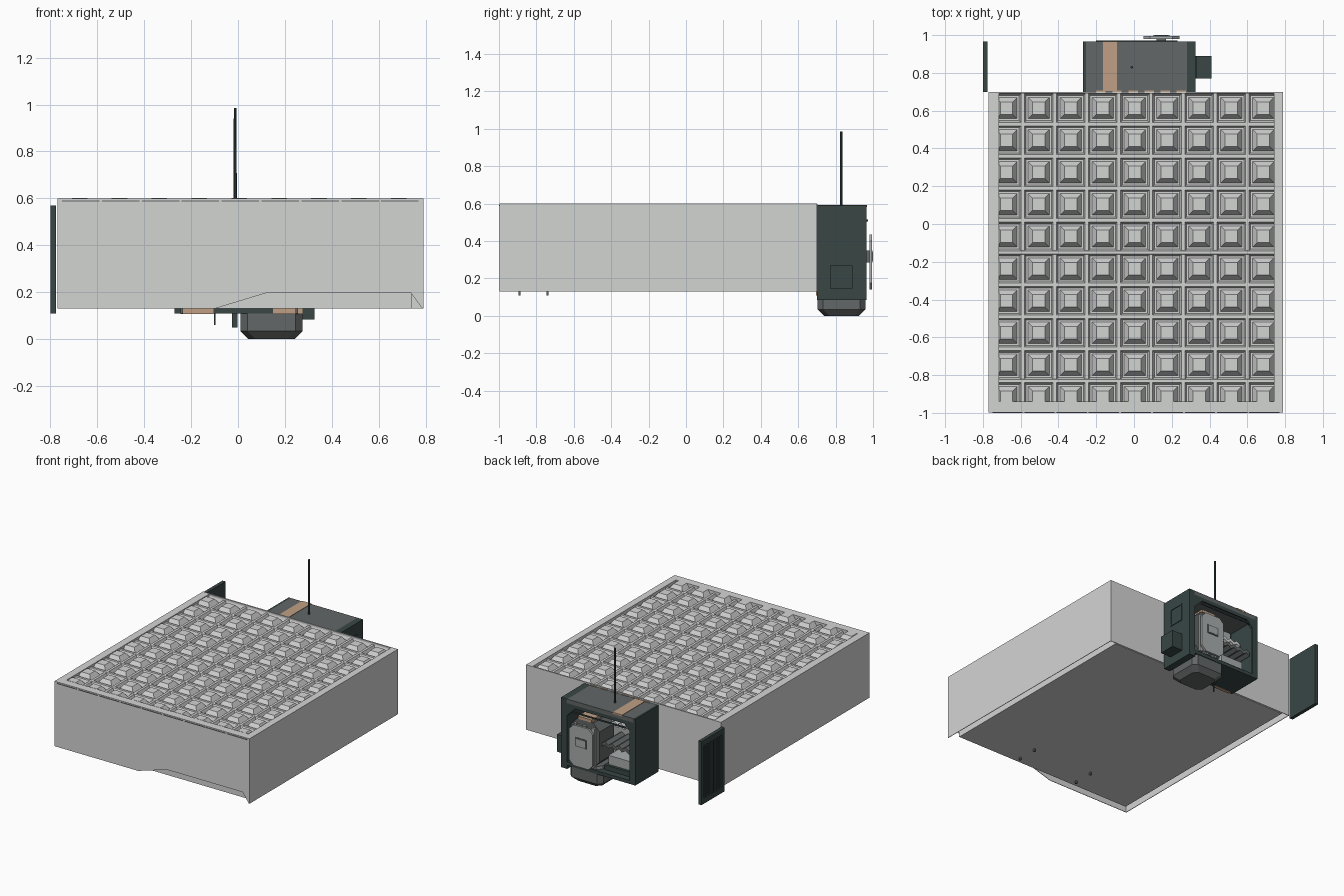
import bpy, bmesh, math
from mathutils import Vector

if "Cube" in bpy.data.objects:
    bpy.data.objects.remove(bpy.data.objects["Cube"])

def material(name, r, g, b):
    m = bpy.data.materials.new(name)
    m.diffuse_color = (r, g, b, 1)
    m.use_nodes = True
    m.node_tree.nodes["Principled BSDF"].inputs["Base Color"].default_value = m.diffuse_color
    return m

GRAY = material("light gray", 0.65, 0.66, 0.65)
MID = material("medium gray", 0.125, 0.135, 0.135)
DARK = material("dark green gray", 0.04, 0.062, 0.06)
COPPER = material("copper", 0.53, 0.35, 0.235)
SILVER = material("silver", 0.40, 0.42, 0.42)

def finish(name, bm, mat):
    bmesh.ops.recalc_face_normals(bm, faces=bm.faces)
    me = bpy.data.meshes.new(name)
    bm.to_mesh(me)
    bm.free()
    ob = bpy.data.objects.new(name, me)
    ob.data.materials.append(mat)
    bpy.context.collection.objects.link(ob)
    return ob

def add_box(bm, x, y, z):
    """Box from three (low, high) ranges."""
    vs = bmesh.ops.create_cube(bm, size=1)["verts"]
    for v in vs:
        v.co = Vector([(r[0] + r[1]) / 2 + c * (r[1] - r[0]) for c, r in zip(v.co, (x, y, z))])
    return vs

def boxes(name, mat, *ranges):
    bm = bmesh.new()
    for r in ranges:
        add_box(bm, *r)
    return finish(name, bm, mat)

def prism(name, mat, pts, axis, lo, hi):
    """Extrude a profile along axis; points are (x, z) for y, (y, z) for x, (x, y) for z."""
    bm = bmesh.new()
    def at(p, t):
        return {"x": (t, p[0], p[1]), "y": (p[0], t, p[1]), "z": (p[0], p[1], t)}[axis]
    f = bm.faces.new([bm.verts.new(at(p, lo)) for p in pts])
    g = bmesh.ops.extrude_face_region(bm, geom=[f])["geom"]
    for v in g:
        if isinstance(v, bmesh.types.BMVert):
            v.co["xyz".index(axis)] = hi
    return finish(name, bm, mat)

def chamfered(x0, x1, y0, y1, c):
    return [(x0 + c, y0), (x1 - c, y0), (x1, y0 + c), (x1, y1 - c),
            (x1 - c, y1), (x0 + c, y1), (x0, y1 - c), (x0, y0 + c)]

def taper(bm, cx, cy, hx, hy, tx, ty, z0, z1):
    """Frustum: half sizes hx, hy below and tx, ty above."""
    for v in add_box(bm, (-1, 1), (-1, 1), (z0, z1)):
        top = v.co.z > (z0 + z1) / 2
        v.co.x = cx + v.co.x * (tx if top else hx)
        v.co.y = cy + v.co.y * (ty if top else hy)

# Inner block, with thin outer walls around a gap that is open below
boxes("inner_block", GRAY, ((-0.715, 0.74), (-0.94, 0.69), (0.13, 0.565)))
boxes("outer_walls", GRAY, ((-0.77, -0.766), (-0.998, 0.70), (0.13, 0.59)),
      ((0.786, 0.79), (-0.998, 0.70), (0.13, 0.59)), ((-0.766, 0.786), (0.696, 0.70), (0.13, 0.59)))
prism("front_wall", GRAY, [(-0.766, 0.59), (0.786, 0.59), (0.786, 0.13), (0.735, 0.2),
                           (0.13, 0.2), (-0.1, 0.13), (-0.766, 0.13)], "y", -0.998, -0.994)
boxes("top_rim", GRAY,
      ((-0.77, -0.715), (-0.998, 0.70), (0.56, 0.6)), ((0.74, 0.79), (-0.998, 0.70), (0.56, 0.6)),
      ((-0.715, 0.74), (-0.998, -0.94), (0.56, 0.6)), ((-0.715, 0.74), (0.69, 0.70), (0.56, 0.6)))

# Waffle tiles: ribs and blunt pyramids, clipped to the rim opening
P = 0.17
bm = bmesh.new()
for i in range(9):
    cx = 0.685 - i * P
    taper(bm, cx - P / 2, -0.12, 0.02, 0.95, 0.009, 0.95, 0.56, 0.587)
    for j in range(10):
        taper(bm, cx, 0.614 - j * P, 0.06, 0.06, 0.033, 0.033, 0.56, 0.601)
for j in range(11):
    taper(bm, 0.01, 0.699 - j * P, 0.9, 0.02, 0.9, 0.009, 0.56, 0.588)
for co, no in (((-0.715, 0, 0), (-1, 0, 0)), ((0.74, 0, 0), (1, 0, 0)),
               ((0, -0.94, 0), (0, -1, 0)), ((0, 0.69, 0), (0, 1, 0))):
    bmesh.ops.bisect_plane(bm, geom=bm.verts[:] + bm.edges[:] + bm.faces[:],
                           plane_co=co, plane_no=no, clear_outer=True)
finish("waffle_tiles", bm, GRAY)

# Thin strips along the front top edge, small feet below
boxes("front_strips", MID, *[((-0.75 + i * P, -0.59 + i * P), (-1.0, -0.996), (0.586, 0.592)) for i in range(9)])
boxes("feet", MID, *[((x - 0.006, x + 0.006), (y - 0.006, y + 0.006), (0.11, 0.135))
                     for x in (-0.24, 0.25) for y in (-0.89, -0.74)])

# Rear cabinet, open towards the back
boxes("cabinet_top", MID, ((-0.255, 0.28), (0.70, 0.965), (0.56, 0.59)))
boxes("cabinet_shell", DARK, ((-0.27, -0.25), (0.70, 0.965), (0.11, 0.59)),
      ((-0.25, 0.28), (0.70, 0.965), (0.11, 0.135)), ((-0.25, 0.28), (0.70, 0.715), (0.135, 0.56)))
boxes("cabinet_side_panel", DARK, ((0.275, 0.325), (0.70, 0.965), (0.085, 0.59)))
boxes("side_box", DARK, ((0.325, 0.41), (0.77, 0.89), (0.145, 0.27)))
boxes("side_window_frame", DARK, *[((0.325, 0.33), y, z) for y, z in (
    ((0.77, 0.89), (0.5, 0.51)), ((0.77, 0.89), (0.38, 0.39)),
    ((0.77, 0.78), (0.39, 0.5)), ((0.88, 0.89), (0.39, 0.5)))])
boxes("cabinet_lip", DARK, ((-0.2, 0.23), (0.965, 0.972), (0.505, 0.515)),
      ((-0.25, 0.275), (0.955, 0.965), (0.535, 0.56)), ((-0.25, -0.225), (0.95, 0.965), (0.135, 0.56)))
for s, n in ((-1, "left"), (1, "right")):
    x = 0.015 + s * 0.262
    prism(n + "_brace", DARK, [(x, 0.56), (x - s * 0.09, 0.56), (x, 0.47)], "y", 0.945, 0.965)

# Copper trim
boxes("copper_stripe", COPPER, ((-0.165, -0.09), (0.705, 0.967), (0.583, 0.593)))
boxes("copper_tabs", COPPER, *[((-0.2 + i * 0.085, -0.15 + i * 0.085), (0.70, 0.706), (0.585, 0.595)) for i in range(6)])
boxes("copper_bottom_trim", COPPER, ((-0.245, -0.105), (0.694, 0.72), (0.108, 0.13)),
      ((0.15, 0.275), (0.694, 0.72), (0.108, 0.13)))
boxes("copper_arm", COPPER, ((0.09, 0.2), (0.80, 0.95), (0.462, 0.482)))

# Interior: pale lining, wavy sheet, stepped shelf, lower unit
boxes("lining", SILVER, ((-0.24, 0.27), (0.715, 0.722), (0.14, 0.555)))
for name, mat, z, y0, y1 in (("wavy_sheet", GRAY, 0.43, 0.73, 0.82), ("stepped_shelf", MID, 0.32, 0.73, 0.92)):
    xs = [-0.24 + 0.027 * i for i in range(11)]
    top = [(x, z + 0.018 * (i % 2)) for i, x in enumerate(xs)]
    prism(name, mat, top + [(x, q - 0.025) for x, q in reversed(top)], "y", y0, y1)
boxes("lower_unit", SILVER, ((-0.19, -0.01), (0.74, 0.9), (0.17, 0.235)))
boxes("lower_unit_base", DARK, ((-0.21, 0.01), (0.73, 0.92), (0.135, 0.17)))

# Tank with chamfered base, ribbed body and face plate
bm = bmesh.new()
rings = []
for z, d in ((0, 0.035), (0.035, 0), (0.12, 0), (0.15, 0.02)):
    rings.append([bm.verts.new((x, y, z)) for x, y in chamfered(0.01 + d, 0.275 - d, 0.702 + d, 0.96 - d, 0.03)])
for a, b in zip(rings, rings[1:]):
    for i in range(8):
        bm.faces.new((a[i], a[(i + 1) % 8], b[(i + 1) % 8], b[i]))
bm.faces.new(rings[0])
bm.faces.new(rings[-1])
finish("tank_base", bm, MID)
prism("tank_body", MID, chamfered(0.03, 0.26, 0.14, 0.46, 0.05), "y", 0.78, 0.945)
boxes("tank_ribs", SILVER, *[((x, x + 0.025), (0.945, 0.962), (0.15, 0.43)) for x in (0.06, 0.132, 0.205)])
boxes("face_plate_hub", MID, ((0.12, 0.17), (0.945, 0.985), (0.285, 0.35)))
prism("face_plate", SILVER, chamfered(0.05, 0.24, 0.14, 0.435, 0.035), "y", 0.98, 0.995)
boxes("face_plate_window", MID, ((0.1, 0.19), (0.995, 0.998), (0.285, 0.35)))
boxes("face_plate_window_glass", SILVER, ((0.108, 0.182), (0.997, 1.0), (0.293, 0.342)))

# Hanging pipes and antenna
boxes("hanging_pipes", DARK, ((-0.025, -0.003), (0.80, 0.83), (0.05, 0.12)),
      ((-0.102, -0.096), (0.71, 0.716), (0.06, 0.12)))
bm = bmesh.new()
bmesh.ops.create_cone(bm, cap_ends=True, segments=8, radius1=0.007, radius2=0.006, depth=0.41)
bmesh.ops.translate(bm, verts=bm.verts, vec=(-0.012, 0.83, 0.78))
finish("antenna", bm, DARK)

# Detached door plate with vertical slats on the outside
boxes("door_plate", DARK, ((-0.79, -0.775), (0.70, 0.965), (0.11, 0.57)))
boxes("door_frame", DARK, *[((-0.8, -0.79), y, z) for y, z in (
    ((0.70, 0.965), (0.53, 0.57)), ((0.70, 0.965), (0.11, 0.15)),
    ((0.70, 0.73), (0.15, 0.53)), ((0.935, 0.965), (0.15, 0.53)))])
boxes("door_slats", DARK, *[((-0.798, -0.79), (0.752 + i * 0.037, 0.770 + i * 0.037), (0.15, 0.53)) for i in range(5)])
